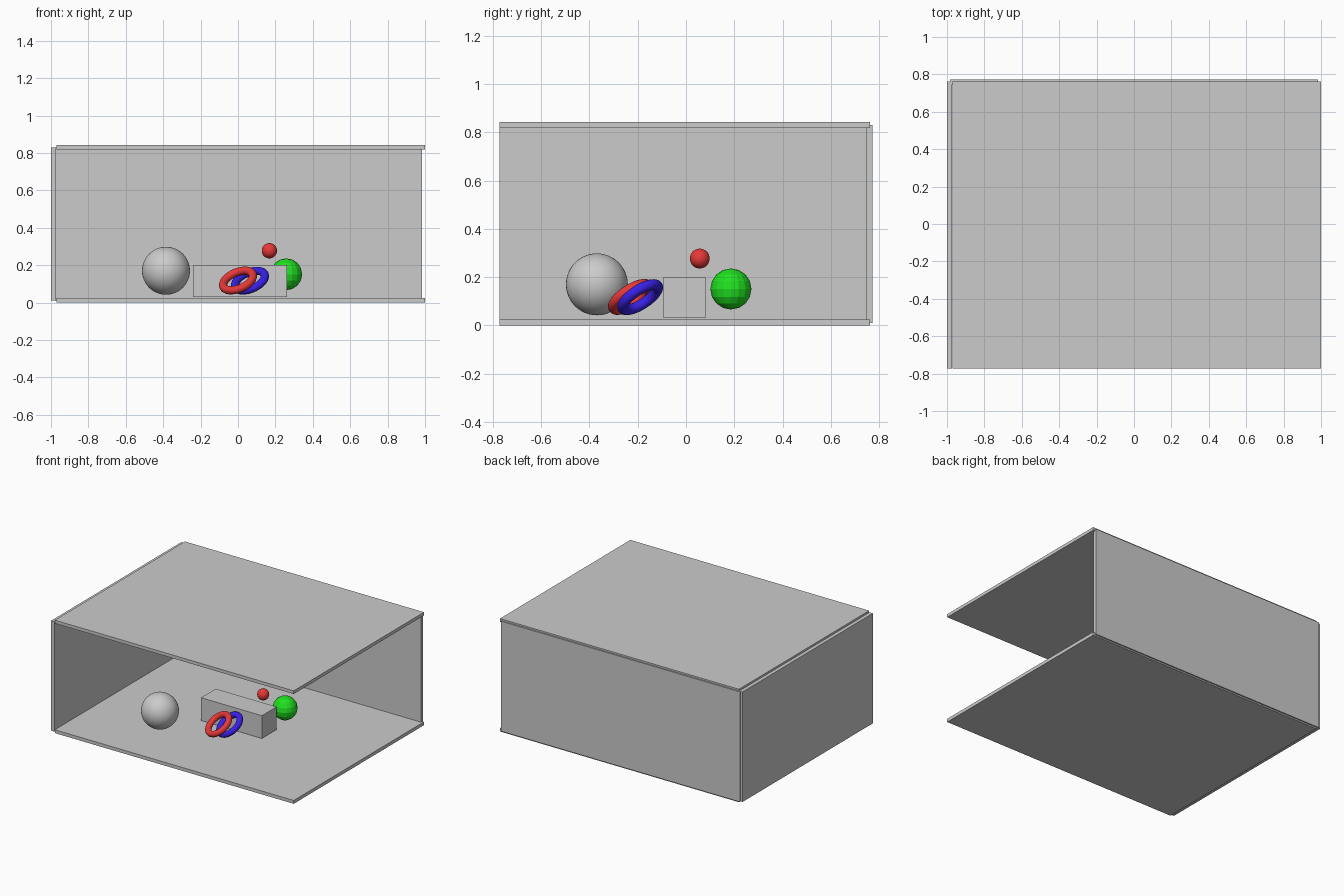
import bpy
from mathutils import Vector

if "Cube" in bpy.data.objects:
    bpy.data.objects.remove(bpy.data.objects["Cube"])


def mat(name, rgb):
    m = bpy.data.materials.new(name)
    m.diffuse_color = (*rgb, 1)
    m.use_nodes = True
    m.node_tree.nodes["Principled BSDF"].inputs["Base Color"].default_value = m.diffuse_color
    return m


GREY = mat("grey", (0.6, 0.6, 0.6))
RED = mat("red", (0.8, 0.04, 0.04))
BLUE = mat("blue", (0.04, 0.015, 0.8))
GREEN = mat("green", (0.015, 0.75, 0.015))


def finish(name, material, smooth=False):
    o = bpy.context.object
    o.name = name
    o.data.materials.append(material)
    if smooth:
        bpy.ops.object.shade_smooth_by_angle()
    return o


def box(name, lo, hi):
    lo, hi = Vector(lo), Vector(hi)
    bpy.ops.mesh.primitive_cube_add(size=1, location=(lo + hi) / 2)
    o = bpy.context.object
    o.scale = hi - lo
    bpy.ops.object.transform_apply(location=False, rotation=False)
    return finish(name, GREY)


def ball(name, loc, r, material, seg, rings, smooth):
    bpy.ops.mesh.primitive_uv_sphere_add(segments=seg, ring_count=rings, radius=r, location=loc)
    return finish(name, material, smooth)


def ring(name, loc, normal, material):
    rot = Vector(normal).to_track_quat('Z', 'Y').to_euler()
    bpy.ops.mesh.primitive_torus_add(major_segments=48, minor_segments=16, major_radius=0.085,
                                     minor_radius=0.022, location=loc, rotation=rot)
    return finish(name, material, True)


# Open room: floor, roof, left wall and back wall
box("floor", (-0.97, -0.772, 0), (1.0, 0.762, 0.025))
box("roof", (-0.97, -0.772, 0.818), (1.0, 0.762, 0.842))
box("left_wall", (-1.0, -0.772, 0.01), (-0.973, 0.762, 0.83))
box("back_wall", (-0.985, 0.746, 0.01), (0.985, 0.772, 0.83))

# Objects in the room
box("block", (-0.24, -0.093, 0.03), (0.262, 0.081, 0.2))
ball("grey_ball", (-0.385, -0.369, 0.17), 0.128, GREY, 48, 24, True)
ball("small_red_ball", (0.168, 0.057, 0.277), 0.041, RED, 32, 16, True)
ball("faceted_green_ball", (0.258, 0.186, 0.151), 0.085, GREEN, 16, 8, False)
ring("red_ring", (0.0, -0.228, 0.118), (-0.34, -0.51, 0.78), RED)
ring("blue_ring", (0.064, -0.19, 0.117), (-0.34, -0.51, 0.78), BLUE)
